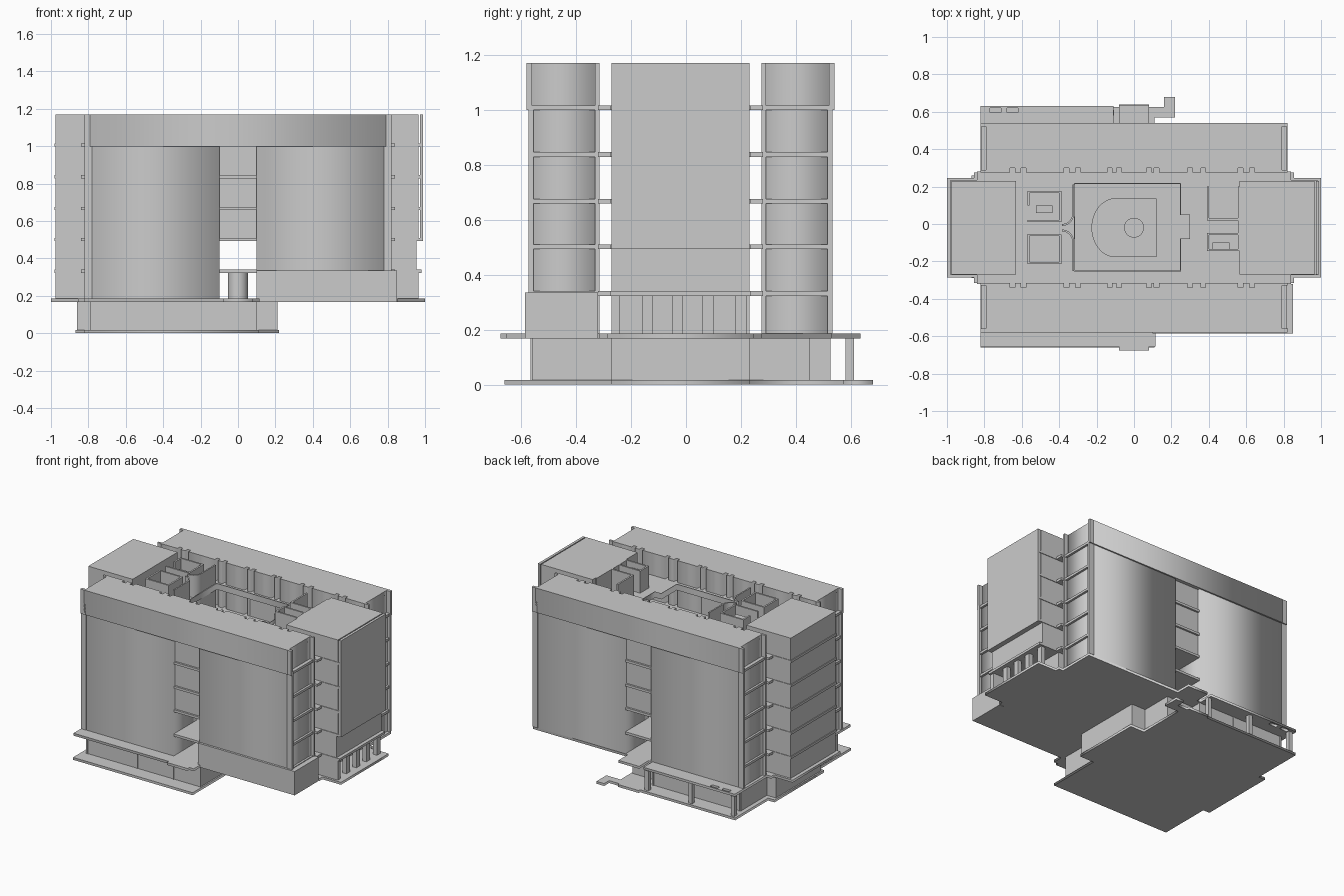
import bpy, bmesh, math

if "Cube" in bpy.data.objects:
    bpy.data.objects.remove(bpy.data.objects["Cube"])

CY = -0.02                                              # symmetry line of the plan
Z = [0.185, 0.34, 0.51, 0.675, 0.845, 1.015, 1.17]      # floor levels, roof last
T = 0.017                                               # slab thickness


def boxes(name, items):
    """One object from boxes given as x0, x1, y0, y1, z0, z1."""
    bm = bmesh.new()
    for x0, x1, y0, y1, z0, z1 in items:
        r = bmesh.ops.create_cube(bm, size=1)
        for v in r["verts"]:
            v.co = ((x0 + x1) / 2 + v.co.x * (x1 - x0),
                    (y0 + y1) / 2 + v.co.y * (y1 - y0),
                    (z0 + z1) / 2 + v.co.z * (z1 - z0))
    me = bpy.data.meshes.new(name)
    bm.to_mesh(me)
    bm.free()
    ob = bpy.data.objects.new(name, me)
    bpy.context.collection.objects.link(ob)
    return ob


def prism(name, loops, z0, z1):
    """Extruded plan outline; further loops are holes."""
    cu = bpy.data.curves.new(name, 'CURVE')
    cu.dimensions = '2D'
    cu.fill_mode = 'BOTH'
    cu.extrude = (z1 - z0) / 2
    for pts in loops:
        sp = cu.splines.new('POLY')
        sp.points.add(len(pts) - 1)
        for p, (x, y) in zip(sp.points, pts):
            p.co = (x, y, 0, 1)
        sp.use_cyclic_u = True
    tmp = bpy.data.objects.new(name + "_outline", cu)
    bpy.context.collection.objects.link(tmp)
    dg = bpy.context.evaluated_depsgraph_get()
    me = bpy.data.meshes.new_from_object(tmp.evaluated_get(dg))
    bpy.data.objects.remove(tmp)
    bm = bmesh.new()
    bm.from_mesh(me)
    bmesh.ops.remove_doubles(bm, verts=bm.verts, dist=1e-5)
    bmesh.ops.recalc_face_normals(bm, faces=bm.faces)
    bmesh.ops.translate(bm, verts=bm.verts, vec=(0, 0, (z0 + z1) / 2))
    bm.to_mesh(me)
    bm.free()
    ob = bpy.data.objects.new(name, me)
    bpy.context.collection.objects.link(ob)
    return ob


def span(s, a, b):
    """y range for offsets a..b from the symmetry line on side s."""
    return sorted((CY + s * a, CY + s * b))


def rect(x0, x1, y0, y1):
    return [(x0, y0), (x1, y0), (x1, y1), (x0, y1)]


NOTCH = [-0.65, -0.59, -0.36, -0.30, -0.13, -0.08, 0.08, 0.12, 0.30, 0.37, 0.57, 0.63]


def wing_outline(s, x0, x1, out):
    """Wing plan with small recesses along the corridor side."""
    pts = [(x1, CY + s * out), (x0, CY + s * out), (x0, CY + s * 0.295)]
    for n in NOTCH:
        a, b = n - 0.013, n + 0.013
        if a > x0 + 0.01 and b < x1 - 0.01:
            pts += [(a, CY + s * 0.295), (a, CY + s * 0.32),
                    (b, CY + s * 0.32), (b, CY + s * 0.295)]
    return pts + [(x1, CY + s * 0.295)]


# base plate and ground floor slab
prism("base_plate", [[(-0.82, -0.66), (0.11, -0.66), (0.11, -0.27), (0.22, -0.27), (0.22, 0.23),
                      (0.11, 0.23), (0.11, 0.57), (0.22, 0.57), (0.22, 0.68), (0.16, 0.68),
                      (0.16, 0.625), (0.08, 0.625), (0.08, 0.64), (-0.08, 0.64), (-0.08, 0.625),
                      (-0.82, 0.625), (-0.82, 0.26), (-0.87, 0.26), (-0.87, -0.29), (-0.82, -0.29)]],
      0, T)
prism("entry_slab", [[(-0.82, -0.655), (-0.08, -0.655), (-0.08, -0.675), (0.08, -0.675),
                      (0.08, -0.655), (0.115, -0.655), (0.115, -0.57), (0.82, -0.57), (0.82, -0.315),
                      (0.855, -0.315), (0.855, -0.285), (1, -0.285), (1, 0.245), (0.855, 0.245),
                      (0.855, 0.275), (0.82, 0.275), (0.82, 0.53), (0.08, 0.53), (0.08, 0.635),
                      (-0.08, 0.635), (-0.08, 0.53), (-0.11, 0.53), (-0.11, 0.63), (-0.82, 0.63),
                      (-0.82, 0.275), (-0.855, 0.275), (-0.855, 0.245), (-1, 0.245), (-1, -0.285),
                      (-0.855, -0.285), (-0.855, -0.315), (-0.82, -0.315)],
                     rect(-0.77, -0.71, 0.595, 0.62), rect(-0.68, -0.62, 0.595, 0.62)],
      Z[0] - T, Z[0])

# lower storey walls, mullions and rear columns
boxes("lower_walls", [(-0.79, 0.1, -0.56, -0.27, T, 0.17), (-0.79, -0.11, 0.23, 0.52, T, 0.17),
                      (-0.11, 0.1, 0.23, 0.45, T, 0.17), (-0.86, 0.21, -0.27, 0.23, T, 0.17)])
boxes("lower_mullions", [(x - 0.005, x + 0.005, y - 0.005, y + 0.005, T, 0.17)
                         for x in (-0.78, -0.39, -0.11) for y in (-0.56, 0.52)])
boxes("rear_columns", [(x - 0.014, x + 0.014, 0.58, 0.61, T, 0.17) for x in (-0.79, -0.46, -0.12)])

# two long wings, storey by storey, with an open passage in the middle
for s, side in ((-1, "front"), (1, "rear")):
    for i in range(6):
        z0, z1 = Z[i], Z[i + 1]
        if i == 5:
            prism(side + "_wing_top_storey", [wing_outline(s, -0.79, 0.79, 0.56)], z0 - T, z1)
        else:
            for x0, x1 in ((-0.8, -0.1), (0.1, 0.8)):
                prism(side + "_wing_storey", [wing_outline(s, x0, x1, 0.55)], z0, z1)
            if i >= 2:
                boxes(side + "_passage_infill", [(-0.1, 0.1, *span(s, 0.295, 0.535), z0, z1 - T)])
    edges, fins, halls = [], [], []
    for z in Z[1:6]:
        edges.append((-0.815, 0.815, *span(s, 0.297, 0.548), z - T, z))
        halls.append((-0.84, 0.84, *span(s, 0.245, 0.30), z - T, z))
    for e in (-1, 1):
        xs = sorted((e * 0.78, e * 0.82))
        fins.append((*xs, *span(s, 0.535, 0.552), Z[0], Z[5]))
        fins.append((*xs, *span(s, 0.54, 0.56), Z[5] - T, Z[6]))
        fins.append((*xs, *span(s, 0.295, 0.31), Z[0], Z[6]))
    boxes(side + "_wing_slab_edges", edges)
    boxes(side + "_corridor_slabs", halls)
    boxes(side + "_wing_end_fins", fins)

# projecting front ground-floor volume
boxes("front_podium", [(0.1, 0.85, -0.585, -0.32, 0.168, 0.335)])

# end blocks
yb = span(1, -0.25, 0.25)
boxes("left_end_block", [(-0.975, -0.63, *yb, Z[0], Z[6])])
boxes("left_end_bands", [(-0.98, -0.64, yb[0] - 0.004, yb[1] + 0.004, z - T, z) for z in Z[1:6]])
boxes("right_end_block", [(0.565, 0.965, *yb, Z[2], Z[6]), (0.565, 0.955, *yb, Z[1] - T, Z[2]),
                          (0.565, 0.82, *yb, Z[0], Z[1])])
boxes("right_end_screen", [(0.972, 0.99, yb[0], yb[1], Z[2] - T, Z[6]),
                           (0.95, 0.975, yb[0], yb[1], Z[2] - T, Z[2])])
boxes("right_end_bands", [(0.6, 0.98, yb[0] - 0.004, yb[1] + 0.004, z - T, z) for z in Z[1:6]])
boxes("right_end_columns", [(0.925, 0.955, y - 0.02, y + 0.02, Z[0], Z[1])
                            for y in (-0.14, -0.03, 0.08, 0.2)]
      + [(0.8, 0.965, yb[0], yb[0] + 0.03, Z[0], Z[1])])

# atrium galleries around the central void
void = [(-0.32, -0.255), (0.25, -0.255), (0.25, -0.08), (0.30, -0.08), (0.30, 0.05),
        (0.25, 0.05), (0.25, 0.22), (-0.32, 0.22)]
for z in Z[2:6]:
    prism("gallery_floor", [rect(-0.64, 0.57, -0.27, 0.23), void], z - T, z)
inner = [(x * 0.985 - 0.0, CY + (y - CY) * 0.975) for x, y in void]
prism("gallery_upstand", [void, inner], Z[5] - T, Z[5] + 0.025)

# first floor with rounded opening, and the round drum below it
arc = [(-0.1 + 0.125 * math.cos(a), CY + 0.155 * math.sin(a))
       for a in [math.pi / 2 + math.pi * k / 16 for k in range(17)]]
prism("atrium_floor", [rect(-0.64, 0.57, -0.27, 0.23), arc + [(0.12, -0.175), (0.12, 0.135)]],
      Z[1] - T, Z[1])
bpy.ops.mesh.primitive_cylinder_add(vertices=32, radius=0.053, depth=Z[1] - Z[0],
                                    location=(0, CY, (Z[0] + Z[1]) / 2))
bpy.context.object.name = "central_drum"
bpy.ops.object.shade_smooth_by_angle()
boxes("passage_bridges", [(-0.1, 0.1, *span(s, 0.24, 0.55), Z[1] - T, Z[1]) for s in (-1, 1)])

# stair and service cores
w = 0.012
boxes("left_core_walls", [(-0.57, -0.40, y, y + w, Z[0], Z[6]) for y in (-0.215, -0.065, 0.01, 0.165)]
      + [(-0.57, -0.57 + w, -0.215, -0.055, Z[0], Z[6]), (-0.40, -0.40 + w, -0.215, -0.055, Z[0], Z[6]),
         (-0.40, -0.40 + w, 0.01, 0.177, Z[0], Z[6]), (-0.57, -0.57 + w, 0.10, 0.177, Z[0], Z[6]),
         (-0.525, -0.435, 0.06, 0.10, Z[0], Z[6] - 0.04)])
boxes("right_core_walls", [(0.39, 0.56, y, y + w, Z[0], Z[6]) for y in (-0.145, -0.06, 0.02)]
      + [(0.39, 0.39 + w, -0.145, -0.05, Z[0], Z[6]), (0.39, 0.39 + w, 0.02, 0.2, Z[0], Z[6]),
         (0.555, 0.555 + w, -0.145, 0.2, Z[0], Z[6]), (0.42, 0.51, -0.135, -0.10, Z[0], Z[6] - 0.04)])

# two curved lift screens facing the void
for s in (-1, 1):
    angles = [-math.pi / 2 * s + s * math.pi * k / 20 for k in range(11)]
    c = (-0.385, CY + s * 0.075)
    ring = [(c[0] + r * math.cos(a), c[1] + r * math.sin(a))
            for r, seq in ((0.065, angles), (0.055, angles[::-1])) for a in seq]
    screen = prism("lift_screen", [ring], Z[0], Z[6])
    boxes("lift_screen_return", [(-0.33, -0.32, *span(s, 0.07, 0.23), Z[0], Z[6])])
